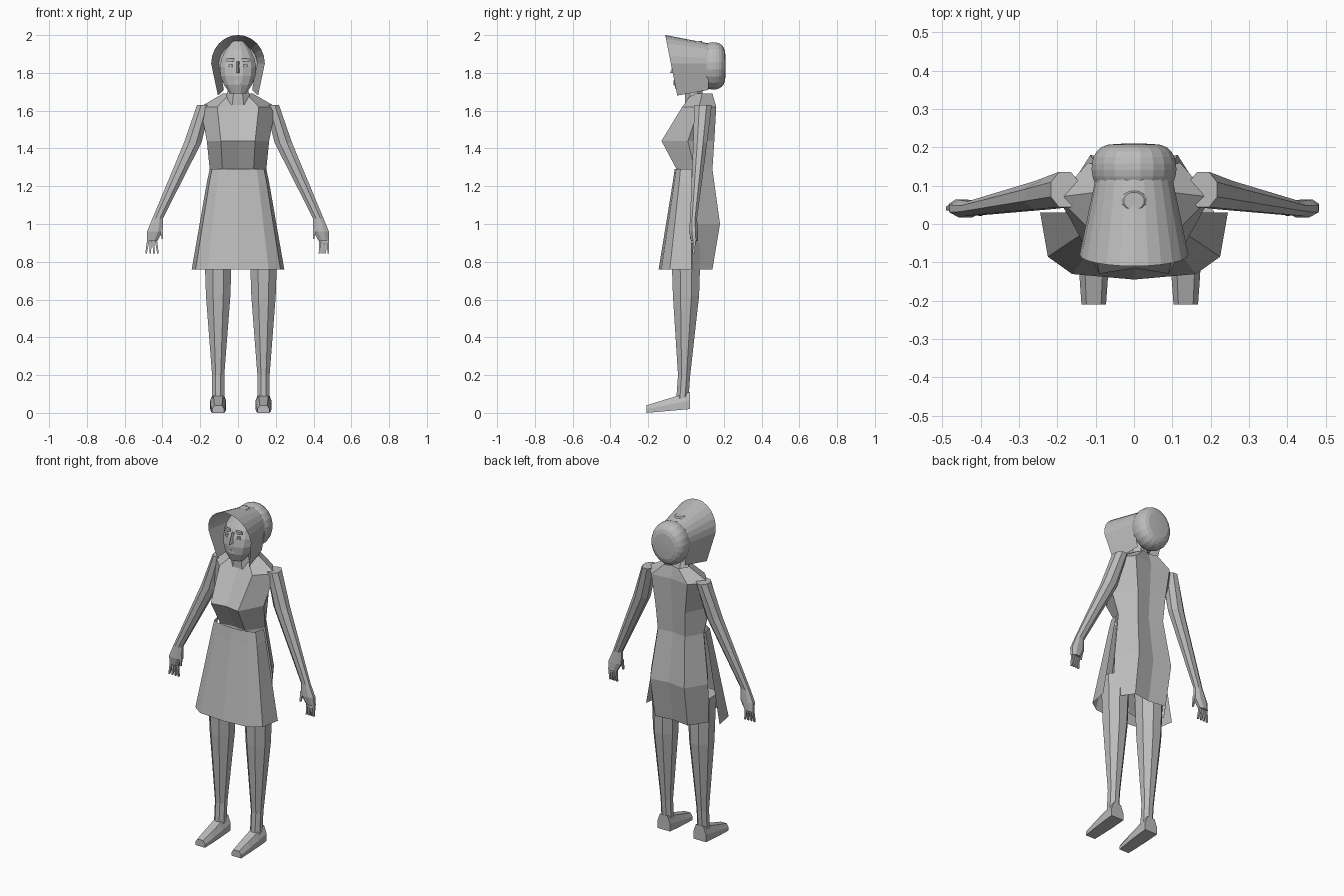
import bpy
import bmesh
from math import cos, sin, pi

old = bpy.data.objects.get("Cube")
if old:
    bpy.data.objects.remove(old, do_unlink=True)

grey = bpy.data.materials.new("plain grey")
grey.use_nodes = True
grey.diffuse_color = (.5, .5, .5, 1)
shader = grey.node_tree.nodes["Principled BSDF"]
shader.inputs["Base Color"].default_value = grey.diffuse_color


def loft(name, rings, closed=True, caps=True):
    """Skin equal point rings; sheets stay open along their sides."""
    bm = bmesh.new()
    rows = [[bm.verts.new(point) for point in ring] for ring in rings]
    count = len(rows[0])
    for lower, upper in zip(rows, rows[1:]):
        for here in range(count if closed else count - 1):
            there = (here + 1) % count
            bm.faces.new((lower[here], lower[there], upper[there], upper[here]))
    if closed and caps:
        bm.faces.new(reversed(rows[0]))
        bm.faces.new(rows[-1])
    bmesh.ops.recalc_face_normals(bm, faces=bm.faces)
    mesh = bpy.data.meshes.new(name)
    bm.to_mesh(mesh)
    bm.free()
    mesh.materials.append(grey)
    part = bpy.data.objects.new(name, mesh)
    bpy.context.collection.objects.link(part)


def steps(count):
    """Evenly spaced fractions from zero to one."""
    return [step / count for step in range(count + 1)]


def power(value, exponent):
    """Signed power, used to square off curves."""
    return abs(value) ** exponent * (1 if value > 0 else -1)


def oval(x, y, z, width, depth, sides=8):
    angles = [2 * pi * (side + .5) / sides for side in range(sides)]
    return [(x + width * cos(angle), y + depth * sin(angle), z) for angle in angles]


def limb(name, sections, side=1, sides=8):
    loft(name, [oval(side * x, y, z, width, depth, sides)
                for x, y, z, width, depth in sections])


# Dress body
def torso_ring(z, width, front, back):
    middle = (front + back) / 2
    half = [(0, front + .015), (width * .55, front), (width, middle),
            (width * .6, back), (0, back - .015)]
    outline = half + [(-x, y) for x, y in half[-2:0:-1]]
    return [(x, y, z) for x, y in outline]


hem = torso_ring(.76, .18, -.06, .14)
hips = torso_ring(1, .19, -.06, .18)
waist = torso_ring(1.29, .15, -.05, .14)
bust = torso_ring(1.44, .165, -.13, .15)
shoulders = torso_ring(1.62, .2, -.02, .16)
neckline = torso_ring(1.69, .08, .03, .14)
loft("dress_body", [hem, hips, waist, bust, shoulders, neckline], caps=False)


# Flared skirt front, an open squared arc
def skirt_arc(z, width, depth):
    return [(width * power(cos(pi * t), .6), .03 - depth * power(sin(pi * t), .6), z)
            for t in steps(6)]


loft("skirt_front", [skirt_arc(.76, .245, .175), skirt_arc(1.22, .165, .1),
                     skirt_arc(1.29, .15, .09)], closed=False)

# Neck and head
limb("neck", [(0, .05, 1.63, .08, .06), (0, .04, 1.7, .06, .05), (0, .04, 1.8, .06, .05)])


def head_ring(t):
    size = sin(pi * (.1 + .85 * t)) ** .7
    return oval(0, .07 * t - .01, 1.69 + .28 * t, .1 * size, .085 * size, sides=12)


loft("head", [head_ring(t) for t in steps(6)])


# Face details
def nose_ring(z, width, tip):
    return [(-width, -.04, z), (width, -.04, z), (0, tip, z)]


loft("nose", [nose_ring(1.8, .018, -.085), nose_ring(1.86, .01, -.06)])
limb("lips", [(0, -.055, z, width, .012) for z, width in ((1.735, .02), (1.745, .03), (1.76, .02))])
for side, label in ((1, "left"), (-1, "right")):
    limb(label + "_brow", [(.04, -.045, z, .022, .01) for z in (1.86, 1.875)], side)
    limb(label + "_eye", [(.04, -.05, z, .012, .008) for z in (1.83, 1.845)], side)


# Bonnet brim: an arch with straight side flaps, leaning forward at the top
def brim_arch(radius, tip, lean, back):
    arc = [(radius * cos(pi * t), 1.85 + radius * 1.06 * sin(pi * t)) for t in steps(12)]
    flaps = radius * .75
    outline = [(flaps, tip)] + arc + [(-flaps, tip)]
    return [(x, back + lean * (2 - z), z) for x, z in outline]


loft("bonnet_brim", [brim_arch(.142, 1.68, .2, -.11), brim_arch(.1, 1.71, 0, .12)],
     closed=False)


# Bonnet crown: a squared dome facing backwards
def crown_ring(angle):
    size = cos(angle) ** .4
    return [(x * size, .145 + .065 * sin(angle), 1.837 + z * size)
            for x, z, _ in oval(0, 0, 0, .112, .127, sides=20)]


loft("bonnet_crown", [crown_ring(2.15 * t - .6) for t in steps(8)])


# Hands, with fingers spread evenly across the knuckles
def finger(name, side, spread, splay):
    knuckle = .455 + spread
    tip = knuckle + spread * splay
    limb(name, [(knuckle, .045, .92, .009, .011), (tip, .04, .845, .006, .007)], side, sides=4)


# Arms from shoulder through elbow and wrist to knuckles
arm = [(.18, .09, 1.63, .04, .05), (.24, .075, 1.43, .05, .04), (.425, .04, 1.03, .03, .02),
       (.44, .04, .96, .045, .025), (.455, .045, .91, .03, .02)]
thumb = [(.405, .035, .98, .012, .012), (.4, .025, .92, .006, .006)]

# Legs from hip through knee to ankle
leg = [(.12, 0, .9, .08, .085), (.12, 0, .62, .07, .075),
       (.12, -.01, .2, .035, .035), (.12, -.02, .06, .035, .035)]


# Shoes: a wedge narrowing towards the toe
def shoe_ring(t, centre):
    width = .042 - .01 * t * t
    top = .11 - .07 * t
    sole = .02 * (1 - t)
    y = .02 - .23 * t
    half = [(width, sole), (width, (sole + top) / 2), (width * .6, top)]
    outline = half + [(-x, z) for x, z in reversed(half)]
    return [(centre + x, y, z) for x, z in outline]


for side, label in ((1, "left"), (-1, "right")):
    limb(label + "_arm", arm, side)
    limb(label + "_thumb", thumb, side, sides=4)
    for number in range(4):
        spread = (number - 1.5) * .013
        finger(f"{label}_finger_{number + 1}", side, spread, .2 if side > 0 else .6)
    stance = .015 * side
    limb(label + "_leg", [(x + stance, *rest) for x, *rest in leg], side)
    loft(label + "_shoe", [shoe_ring(t, side * .12 + .015) for t in steps(3)])
